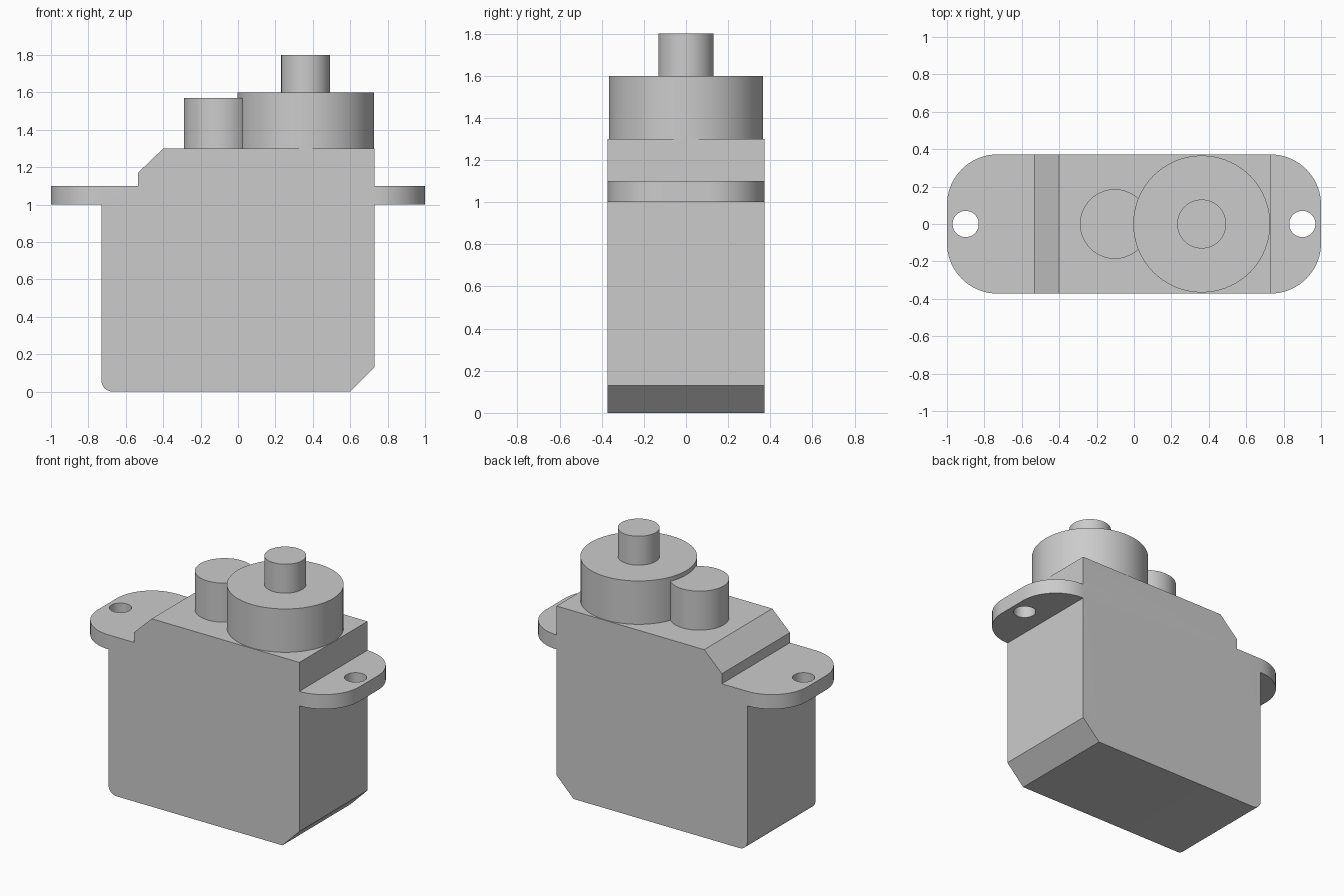
import bpy, bmesh
from math import sin, cos, pi, radians
from mathutils import Vector

if "Cube" in bpy.data.objects:
    bpy.data.objects.remove(bpy.data.objects["Cube"], do_unlink=True)

grey = bpy.data.materials.new("plastic_grey")
grey.use_nodes = True
colour = (0.6, 0.6, 0.6, 1)
grey.diffuse_color = colour
grey.node_tree.nodes["Principled BSDF"].inputs["Base Color"].default_value = colour

HALF_DEPTH = 0.372


def arc(cx, cy, r, start, end, steps):
    angles = [radians(start + (end - start) * i / steps) for i in range(steps + 1)]
    return [(cx + r * cos(a), cy + r * sin(a)) for a in angles]


def prism(name, outline, place, direction):
    """Extrude a closed 2D outline; place maps its points into space."""
    bm = bmesh.new()
    face = bm.faces.new([bm.verts.new(place(u, v)) for u, v in outline])
    ext = bmesh.ops.extrude_face_region(bm, geom=[face])
    moved = [g for g in ext["geom"] if isinstance(g, bmesh.types.BMVert)]
    bmesh.ops.translate(bm, verts=moved, vec=Vector(direction))
    bmesh.ops.recalc_face_normals(bm, faces=bm.faces)
    mesh = bpy.data.meshes.new(name)
    bm.to_mesh(mesh)
    bm.free()
    mesh.materials.append(grey)
    obj = bpy.data.objects.new(name, mesh)
    bpy.context.collection.objects.link(obj)
    return obj


def select(obj):
    bpy.ops.object.select_all(action="DESELECT")
    obj.select_set(True)
    bpy.context.view_layer.objects.active = obj


def combine(target, other, operation):
    mod = target.modifiers.new(operation.lower(), "BOOLEAN")
    mod.operation = operation
    mod.solver = "EXACT"
    mod.object = other
    select(target)
    bpy.ops.object.modifier_apply(modifier=mod.name)
    bpy.data.objects.remove(other, do_unlink=True)


def smooth(obj):
    select(obj)
    bpy.ops.object.shade_smooth_by_angle(angle=radians(30))


def cylinder(name, x, r, bottom, top):
    return prism(name, arc(x, 0, r, 0, 360, 72)[:-1],
                 lambda u, v: (u, v, bottom), (0, 0, top - bottom))


# Case: side outline with chamfers and one rounded lower corner
outline = arc(-0.67, 0.06, 0.06, 180, 270, 8) + [
    (0.6, 0), (0.73, 0.13), (0.73, 1.3), (-0.4, 1.3),
    (-0.535, 1.17), (-0.535, 1.1), (-0.73, 1.1)]
case = prism("case", outline, lambda u, v: (u, -HALF_DEPTH, v),
             (0, 2 * HALF_DEPTH, 0))

# Mounting plate with rounded ends, merged into the case
R = 0.27
cx, cy = 1 - R, HALF_DEPTH - R
plate_outline = []
for sx, sy, start in ((1, 1, 0), (-1, 1, 90), (-1, -1, 180), (1, -1, 270)):
    plate_outline += arc(sx * cx, sy * cy, R, start, start + 90, 18)
plate = prism("mounting_plate", plate_outline, lambda u, v: (u, v, 1.0), (0, 0, 0.1))
combine(case, plate, "UNION")

# Screw holes
for side in (-1, 1):
    combine(case, cylinder("hole_cutter", side * 0.9, 0.07, 0.9, 1.2), "DIFFERENCE")
smooth(case)

# Gear housings and output shaft
smooth(cylinder("main_gear_housing", 0.362, 0.366, 1.3, 1.6))
smooth(cylinder("small_gear_housing", -0.103, 0.186, 1.3, 1.57))
smooth(cylinder("output_shaft", 0.362, 0.131, 1.6, 1.8))
